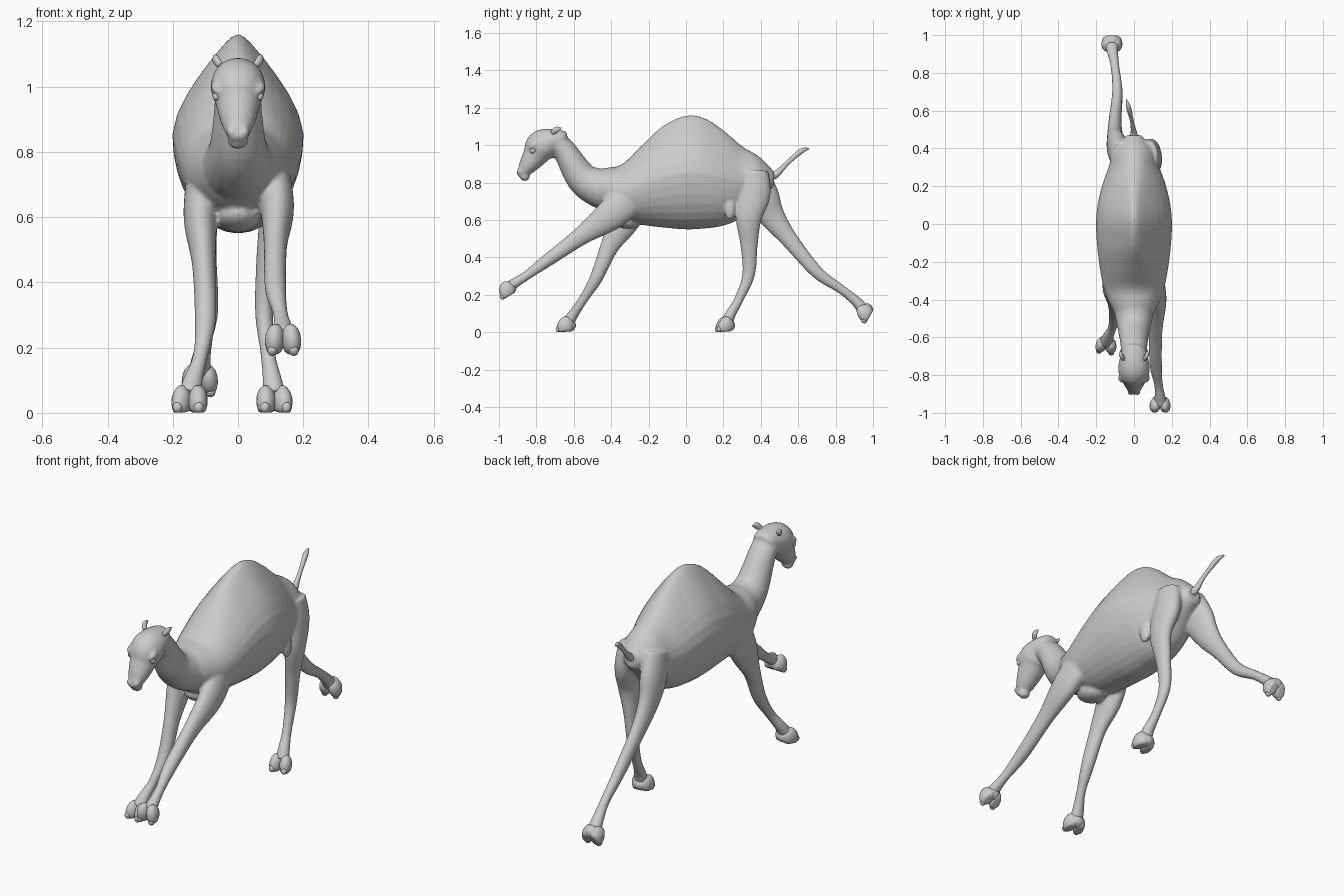
import bpy, bmesh, math
from mathutils import Vector, Matrix

if "Cube" in bpy.data.objects:
    bpy.data.objects.remove(bpy.data.objects["Cube"])


def spline(rows, steps=6):
    """Catmull-Rom through rows of numbers."""
    out = []
    for i in range(len(rows) - 1):
        p0, p1 = rows[max(i - 1, 0)], rows[i]
        p2, p3 = rows[i + 1], rows[min(i + 2, len(rows) - 1)]
        for s in range(steps):
            t = s / steps
            out.append([0.5 * (2 * b + (c - a) * t + (2 * a - 5 * b + 4 * c - d) * t * t
                               + (3 * b - a - 3 * c + d) * t ** 3)
                        for a, b, c, d in zip(p0, p1, p2, p3)])
    return out + [list(rows[-1])]


def loft(bm, rings):
    """Skin a closed shape over equal-sized rings."""
    loops = [[bm.verts.new(p) for p in r] for r in rings]
    n = len(loops[0])
    faces = [bm.faces.new((a[k], a[(k + 1) % n], b[(k + 1) % n], b[k]))
             for a, b in zip(loops, loops[1:]) for k in range(n)]
    faces += [bm.faces.new(loops[0][::-1]), bm.faces.new(loops[-1])]
    bmesh.ops.recalc_face_normals(bm, faces=faces)


def tube(bm, rows, n=20):
    """Rows are x, y, z, sideways radius, radius in the side plane."""
    pts = spline(rows)
    rings = []
    for i, (x, y, z, rx, rs) in enumerate(pts):
        t = (Vector(pts[min(i + 1, len(pts) - 1)][:3]) - Vector(pts[max(i - 1, 0)][:3])).normalized()
        side = (Vector((1, 0, 0)) - t * t.x).normalized()
        up = t.cross(side)
        rings.append([Vector((x, y, z)) + side * rx * math.cos(a) + up * rs * math.sin(a)
                      for a in (2 * math.pi * k / n for k in range(n))])
    loft(bm, rings)


def ellipsoid(bm, loc, size, rot_x=0.0, rot_z=0.0):
    m = (Matrix.Translation(loc) @ Matrix.Rotation(rot_z, 4, 'Z')
         @ Matrix.Rotation(rot_x, 4, 'X') @ Matrix.Diagonal((*size, 1)))
    return bmesh.ops.create_uvsphere(bm, u_segments=16, v_segments=10, radius=1, matrix=m)["verts"]


def finish(bm, name):
    me = bpy.data.meshes.new(name)
    bm.to_mesh(me)
    bm.free()
    for p in me.polygons:
        p.use_smooth = True
    ob = bpy.data.objects.new(name, me)
    bpy.context.collection.objects.link(ob)
    return ob


def foot(name, loc, pitch, yaw):
    """Two toes with nails and a heel pad, cut flat at the sole."""
    bm = bmesh.new()
    for s in (-1, 1):
        toe = ellipsoid(bm, (s * .025, -.004, 0), (.03, .046, .048), 0, s * .2)
        nail = ellipsoid(bm, (s * .033, -.042, -.018), (.015, .014, .017))
        for v in toe:
            v.co.z -= max(0, -v.co.y) * .25
        for v in toe + nail:
            v.co.z = max(v.co.z, -.034)
    ellipsoid(bm, (0, .016, -.002), (.04, .034, .032))
    ob = finish(bm, name)
    ob.location = loc
    ob.rotation_euler = (pitch, 0, yaw)


skin = bmesh.new()

# Torso with hump: y, top, bottom, half width; the higher the top, the narrower the ridge
torso = [(-.50, .87, .70, .085), (-.42, .88, .635, .13), (-.34, .90, .60, .16),
         (-.24, .995, .575, .18), (-.12, 1.105, .56, .195), (0, 1.158, .55, .201),
         (.10, 1.145, .555, .193), (.20, 1.08, .57, .17), (.30, .995, .615, .135),
         (.39, .94, .71, .105), (.47, .86, .78, .04)]
rings = []
for y, top, bot, w in spline(torso):
    mid, half = (top + bot) / 2, (top - bot) / 2
    pinch = min(.6, max(0, (top - .87) * 2.3))
    angles = [k * math.pi / 16 for k in range(32)]
    rings.append([Vector((w * math.cos(a) * (1 - pinch * max(math.sin(a), 0) ** 1.5), y,
                          mid + half * math.sin(a))) for a in angles])
loft(skin, rings)

# Neck, then skull and muzzle
tube(skin, [(0, -.36, .75, .13, .12), (0, -.47, .775, .105, .105), (0, -.56, .83, .085, .085),
            (0, -.65, .97, .07, .064), (0, -.71, 1.02, .07, .06)])
tube(skin, [(0, -.635, 1.04, .03, .025), (0, -.665, 1.035, .062, .05), (0, -.765, 1.0, .084, .086),
            (0, -.81, .94, .066, .066), (0, -.85, .885, .05, .047), (0, -.89, .832, .022, .02)])
ellipsoid(skin, (0, -.862, .832), (.032, .026, .024))                    # lower lip
for s in (-1, 1):
    ellipsoid(skin, (s * .062, -.815, 1.0), (.022, .032, .016), .7)      # brow ridges
    ellipsoid(skin, (s * .02, -.893, .862), (.014, .012, .02), -.3)      # nostril rims

# Legs in a gallop: a path each, sharing front and hind thickness profiles
LOWER = [(.023, .025), (.03, .028), (.036, .034)]
FRONT = [(.055, .10), (.052, .085), (.036, .05), (.033, .035)] + LOWER
HIND = [(.05, .08), (.054, .092), (.043, .07), (.034, .047), (.028, .034)] + LOWER


def leg(name, side, profile, path, foot_loc, pitch, yaw=0):
    tube(skin, [(side * x, y, z, *r) for (x, y, z), r in zip(path, profile)])
    x, y, z = foot_loc
    foot(name + "_foot", (side * x, y, z), pitch, yaw)


leg("front_right", 1, FRONT, [(.10, -.28, .75), (.12, -.40, .63), (.115, -.56, .515), (.115, -.74, .385),
    (.13, -.85, .305), (.138, -.92, .26), (.14, -.955, .235)], (.138, -.955, .228), .55)
leg("front_left", -1, FRONT, [(.10, -.26, .75), (.115, -.33, .60), (.105, -.41, .455), (.10, -.48, .29),
    (.115, -.55, .175), (.138, -.60, .10), (.148, -.63, .055)], (.147, -.638, .038), .08, -.15)
leg("hind_right", 1, HIND, [(.075, .36, .86), (.09, .36, .74), (.105, .335, .61), (.09, .337, .47),
    (.08, .335, .31), (.092, .285, .18), (.105, .24, .10), (.11, .22, .055)], (.11, .213, .038), .08, .15)
leg("hind_left", -1, HIND, [(.075, .36, .85), (.09, .405, .73), (.10, .46, .62), (.10, .55, .50),
    (.088, .70, .322), (.10, .83, .23), (.113, .91, .165), (.117, .945, .125)], (.117, .957, .108), 1.05)

ellipsoid(skin, (.125, .235, .66), (.022, .03, .06))                     # flank fold
ellipsoid(skin, (0, -.33, .60), (.07, .09, .045), -.2)                   # chest pad

# Blend everything into one skin
body = finish(skin, "camel_body")
rm = body.modifiers.new("blend", 'REMESH')
rm.mode, rm.voxel_size, rm.use_smooth_shade = 'VOXEL', .008, True
sm = body.modifiers.new("soften", 'SMOOTH')
sm.factor, sm.iterations = .5, 4

# Tail with a tuft
bm = bmesh.new()
tube(bm, [(0, .435, .85, .026, .026), (0, .475, .84, .018, .02), (-.01, .54, .903, .01, .012),
          (-.028, .615, .968, .013, .014), (-.04, .658, .982, .003, .003)], 12)
finish(bm, "tail")

# Eyes, and small folded ears
for s, side in ((-1, "left"), (1, "right")):
    bm = bmesh.new()
    ellipsoid(bm, (s * .066, -.818, .972), (.012, .017, .014), .6)
    finish(bm, "eye_" + side)
    bm = bmesh.new()
    tube(bm, [(s * .055, -.715, 1.065, .01, .012), (s * .068, -.695, 1.083, .011, .017),
              (s * .07, -.665, 1.092, .002, .003)], 10)
    finish(bm, "ear_" + side)
